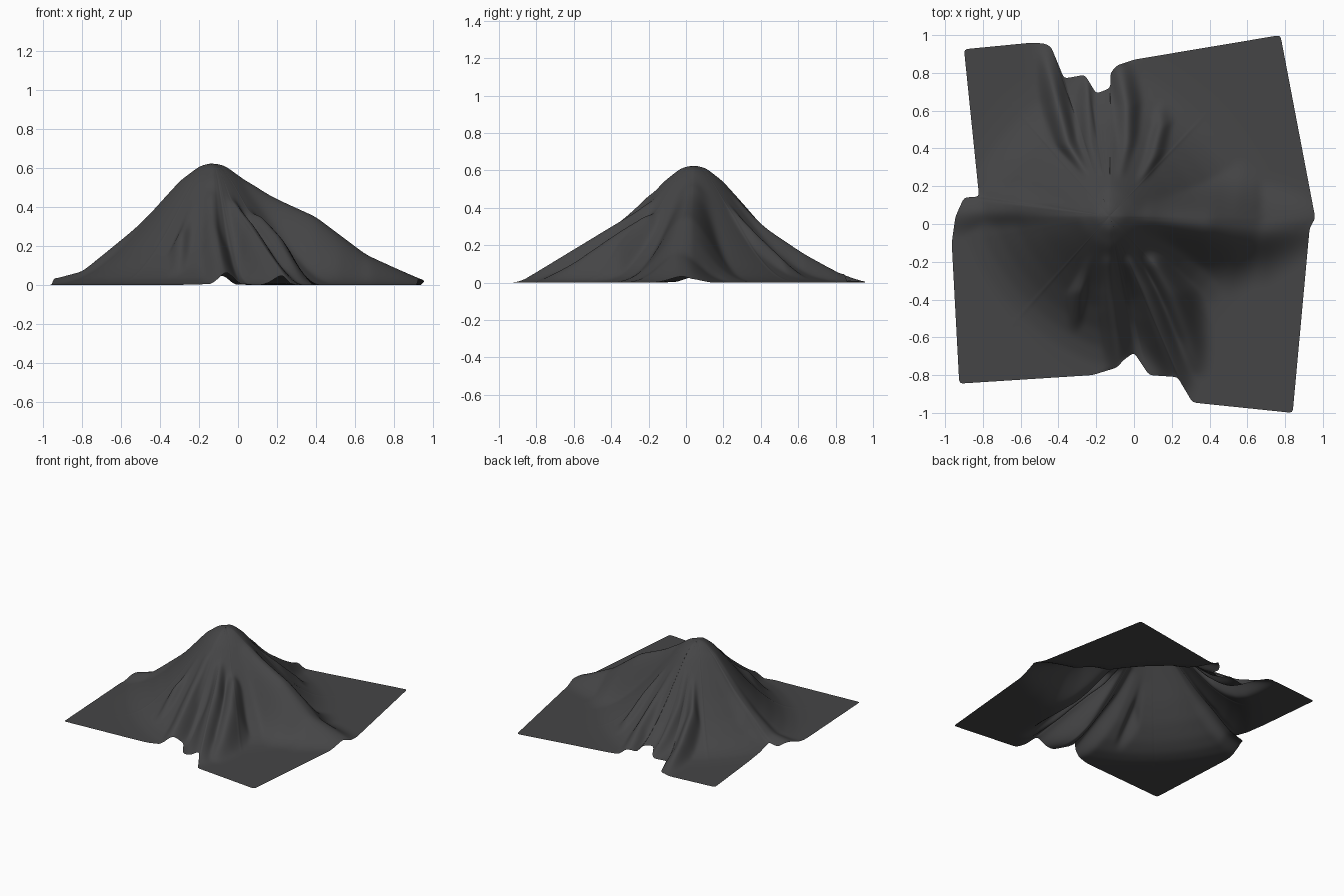
import bpy, bmesh, math
from mathutils import Vector

if "Cube" in bpy.data.objects:
    bpy.data.objects.remove(bpy.data.objects["Cube"])

PEAK = Vector((-0.13, 0.04))

# Plan outline of the cloth, anticlockwise from the back right corner
OUTLINE = [(0.775, 1.0), (0.0, 0.87), (-0.09, 0.84), (-0.125, 0.8), (-0.125, 0.72), (-0.2, 0.69),
           (-0.26, 0.79), (-0.37, 0.77), (-0.44, 0.94), (-0.47, 0.955), (-0.54, 0.96), (-0.9, 0.925),
           (-0.82, 0.145), (-0.9, 0.14), (-0.945, 0.04), (-0.965, -0.1), (-0.925, -0.845),
           (-0.22, -0.8), (-0.09, -0.76), (-0.055, -0.72), (0.0, -0.68), (0.08, -0.8),
           (0.23, -0.81), (0.31, -0.945), (0.84, -1.0), (0.93, -0.02), (0.96, 0.03)]

# Slope radiating from the peak: (distance, height)
SLOPE = [(0, .632), (.06, .615), (.14, .545), (.24, .42), (.34, .29), (.44, .175),
         (.54, .085), (.62, .035), (.7, .01), (.8, .004), (3, .004)]

# Fold crests: width, then (x, y, z) points running out from the peak
FOLDS = [
    (.16, [(-.3, .05, .465), (-.4, .07, .39), (-.6, .08, .235), (-.8, .07, .075), (-.95, .05, .035)]),
    (.19, [(.08, .03, .5), (.2, .02, .445), (.4, .0, .355), (.66, -.03, .16), (.96, .01, .025)]),
    (.085, [(-.24, -.2, .36), (-.29, -.36, .27), (-.3, -.5, .12), (-.3, -.6, .01)]),
    (.10, [(-.14, -.2, .44), (-.13, -.36, .325), (-.1, -.56, .18), (-.07, -.76, .05)]),
    (.10, [(-.02, -.2, .42), (.06, -.36, .325), (.15, -.6, .18), (.27, -.88, .01)]),
    (.11, [(.1, -.2, .37), (.2, -.38, .26), (.28, -.6, .11), (.33, -.8, .005)]),
    (.075, [(-.26, .28, .38), (-.35, .42, .28), (-.41, .65, .13), (-.48, .95, .01)]),
    (.065, [(-.19, .28, .41), (-.23, .42, .29), (-.25, .62, .13), (-.25, .8, .01)]),
    (.09, [(-.07, .28, .41), (-.04, .42, .3), (-.04, .62, .17), (-.08, .84, .05)]),
    (.085, [(.05, .26, .37), (.1, .36, .28), (.14, .52, .13), (.12, .66, .01)]),
]


def slope_height(r):
    for (r0, z0), (r1, z1) in zip(SLOPE, SLOPE[1:]):
        if r <= r1:
            return z0 + (z1 - z0) * (r - r0) / (r1 - r0)
    return 0


def fold_height(x, y, width, pts):
    best, z = 9, 0
    for (ax, ay, az), (bx, by, bz) in zip(pts, pts[1:]):
        dx, dy = bx - ax, by - ay
        t = max(0, min(1, ((x - ax) * dx + (y - ay) * dy) / (dx * dx + dy * dy)))
        d = (x - ax - t * dx) ** 2 + (y - ay - t * dy) ** 2
        if d < best:
            best, z = d, az + t * (bz - az)
    width *= 0.45 + 0.55 * min(1, z / 0.25)
    return z * math.exp(-best / width ** 2)


def height(x, y):
    p = 14
    e = 1.5
    r = 0.89 * (abs(x - PEAK.x) ** e + abs(y - PEAK.y) ** e) ** (1 / e)
    total = slope_height(r) ** p
    total += sum(fold_height(x, y, w, pts) ** p for w, pts in FOLDS)
    return total ** (1 / p)


def resample(pts, step):
    out = []
    for a, b in zip(pts, pts[1:] + pts[:1]):
        a, b = Vector(a), Vector(b)
        n = max(1, round((b - a).length / step))
        out += [a.lerp(b, i / n) for i in range(n)]
    return out


# Evenly spaced, slightly rounded hem
hem = resample(OUTLINE, 0.014)
for _ in range(2):
    hem = [(hem[i - 1] + hem[i] * 2 + hem[(i + 1) % len(hem)]) / 4 for i in range(len(hem))]

# Draped sheet: rings from the peak out to the hem
bm = bmesh.new()
tip = bm.verts.new((PEAK.x, PEAK.y, height(*PEAK)))
RINGS = 80
rings = []
for k in range(1, RINGS + 1):
    ring = []
    for h in hem:
        q = PEAK.lerp(h, k / RINGS)
        ring.append(bm.verts.new((q.x, q.y, height(q.x, q.y))))
    rings.append(ring)
n = len(hem)
for i in range(n):
    j = (i + 1) % n
    bm.faces.new((tip, rings[0][i], rings[0][j]))
    for a, b in zip(rings, rings[1:]):
        bm.faces.new((a[i], b[i], b[j], a[j]))
for _ in range(10):
    bmesh.ops.smooth_vert(bm, verts=[v for r in rings[:-1] for v in r] + [tip], factor=0.5,
                          use_axis_z=True)
low = min(v.co.z for v in bm.verts)
for v in bm.verts:
    v.co.z -= low

mesh = bpy.data.meshes.new("draped_cloth")
bm.to_mesh(mesh)
bm.free()
cloth = bpy.data.objects.new("draped_cloth", mesh)
bpy.context.collection.objects.link(cloth)
mat = bpy.data.materials.new("dark_fabric")
mat.diffuse_color = (0.06, 0.06, 0.062, 1)
mat.use_nodes = True
mat.node_tree.nodes["Principled BSDF"].inputs["Base Color"].default_value = mat.diffuse_color
mesh.materials.append(mat)
mesh.shade_smooth()
